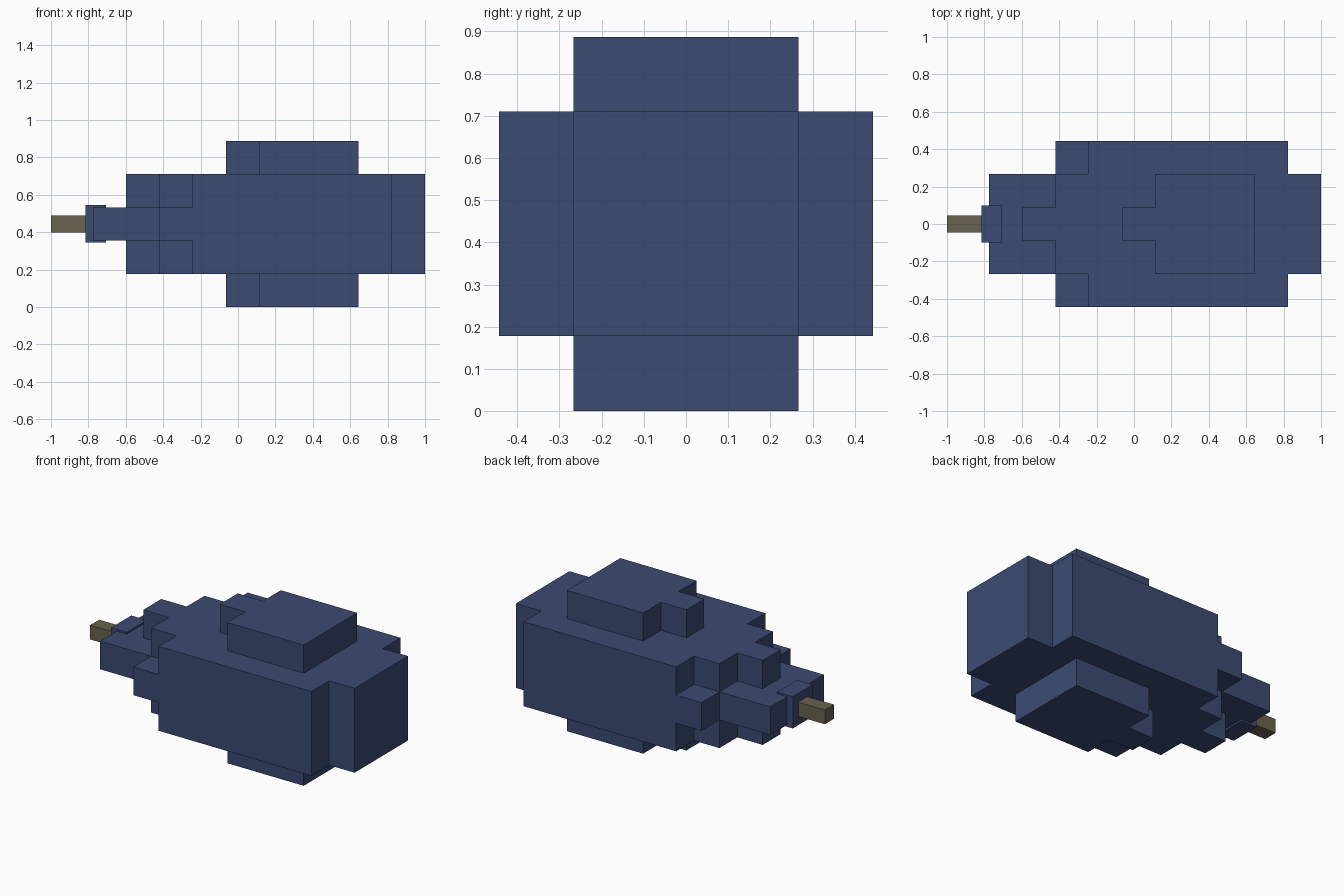
import bpy, bmesh
from mathutils import Vector

if "Cube" in bpy.data.objects:
    bpy.data.objects.remove(bpy.data.objects["Cube"])

C = 0.1775            # edge of one block
X0 = -0.775           # front end of the body
ZC = 2.5 * C          # height of the long axis


def material(name, rgb):
    m = bpy.data.materials.new(name)
    m.diffuse_color = (*rgb, 1)
    m.use_nodes = True
    m.node_tree.nodes["Principled BSDF"].inputs["Base Color"].default_value = m.diffuse_color
    return m


BLUE = material("navy blue", (0.045, 0.069, 0.17))
BROWN = material("olive brown", (0.141, 0.122, 0.076))


def add_object(name, bm, mat):
    me = bpy.data.meshes.new(name)
    bm.to_mesh(me)
    bm.free()
    me.materials.append(mat)
    ob = bpy.data.objects.new(name, me)
    bpy.context.collection.objects.link(ob)
    return ob


def box(name, x0, x1, half, mat):
    """Square bar along x, centred on the long axis."""
    bm = bmesh.new()
    bmesh.ops.create_cube(bm, size=1)
    for v in bm.verts:
        v.co = Vector(((x0 + x1) / 2 + v.co.x * (x1 - x0),
                       v.co.y * 2 * half, ZC + v.co.z * 2 * half))
    return add_object(name, bm, mat)


# Stepped body: block rows along x, keyed by (|y|, |z|) distance from the axis
rows = {(0, 0): (0, 10), (1, 0): (0, 10), (2, 0): (2, 9),
        (0, 1): (1, 10), (1, 1): (2, 10), (2, 1): (3, 9),
        (0, 2): (4, 8), (1, 2): (5, 8)}
cells = set()
for j in range(-2, 3):
    for k in range(-2, 3):
        start, end = rows.get((abs(j), abs(k)), (0, 0))
        cells.update((i, j, k) for i in range(start, end))

# Only the outer faces of the blocks are made
bm = bmesh.new()
for cell in cells:
    centre = Vector((X0 + (cell[0] + 0.5) * C, cell[1] * C, ZC + cell[2] * C))
    for axis in range(3):
        for sign in (-1, 1):
            near = list(cell)
            near[axis] += sign
            if tuple(near) in cells:
                continue
            n, u, w = Vector(), Vector(), Vector()
            n[axis] = sign
            u[(axis + 1) % 3] = 1
            w = n.cross(u)
            bm.faces.new([bm.verts.new(centre + (n + a * u + b * w) * C / 2)
                          for a, b in ((-1, -1), (1, -1), (1, 1), (-1, 1))])
bmesh.ops.remove_doubles(bm, verts=bm.verts, dist=0.0005)
add_object("stepped_body", bm, BLUE)

# Collar and rod at the front end
box("collar", -0.815, -0.705, 0.1, BLUE)
box("rod", -1.0, -0.80, 0.045, BROWN)
